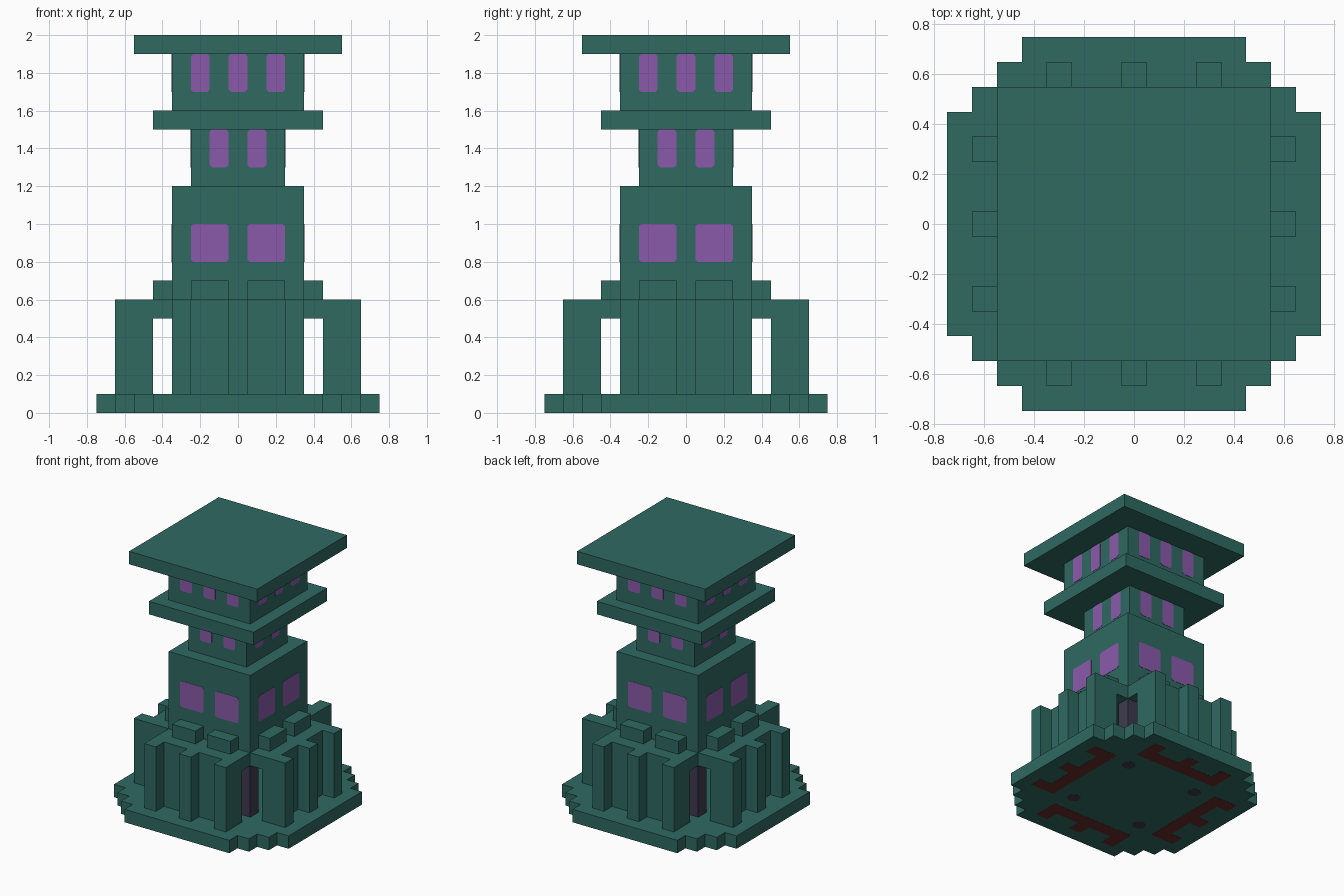
import bpy, bmesh
from math import pi
from mathutils import Matrix, Vector

cube = bpy.data.objects.get("Cube")
if cube:
    bpy.data.objects.remove(cube, do_unlink=True)


def material(name, rgb):
    m = bpy.data.materials.new(name)
    m.use_nodes = True
    color = (*rgb, 1)
    m.diffuse_color = color
    m.node_tree.nodes["Principled BSDF"].inputs["Base Color"].default_value = color
    return m


TEAL = material("teal stone", (0.029, 0.143, 0.121))
PURPLE = material("purple glass", (0.254, 0.102, 0.402))
SLATE = material("slate pillar", (0.048, 0.042, 0.076))
RED = material("dark red footing", (0.136, 0.024, 0.024))


def prism(name, outline, low, high, mat, matrix=Matrix()):
    """Extrude a flat outline from low to high, then place it."""
    bm = bmesh.new()
    face = bm.faces.new([bm.verts.new((x, y, low)) for x, y in outline])
    grown = bmesh.ops.extrude_face_region(bm, geom=[face])
    moved = [g for g in grown["geom"] if isinstance(g, bmesh.types.BMVert)]
    bmesh.ops.translate(bm, verts=moved, vec=(0, 0, high - low))
    bmesh.ops.transform(bm, matrix=matrix, verts=bm.verts)
    bmesh.ops.recalc_face_normals(bm, faces=bm.faces)
    mesh = bpy.data.meshes.new(name)
    bm.to_mesh(mesh)
    bm.free()
    mesh.materials.append(mat)
    obj = bpy.data.objects.new(name, mesh)
    bpy.context.collection.objects.link(obj)
    return obj


def rect(x0, x1, y0, y1):
    return [(x0, y0), (x1, y0), (x1, y1), (x0, y1)]


def soft_rect(x0, x1, y0, y1, c):
    """Rectangle with clipped corners."""
    return [(x0 + c, y0), (x1 - c, y0), (x1, y0 + c), (x1, y1 - c),
            (x1 - c, y1), (x0 + c, y1), (x0, y1 - c), (x0, y0 + c)]


def square(half):
    return rect(-half, half, -half, half)


# Stepped base: one corner staircase turned four times
steps = [(.75, .45), (.65, .45), (.65, .55), (.55, .55), (.55, .65), (.45, .65), (.45, .75)]
outline = []
for turn in range(4):
    outline += steps
    steps = [(-y, x) for x, y in steps]
prism("stepped_base", outline, 0, 0.1, TEAL)

# Stacked tower storeys and slabs
for name, half, low, high in [("main_body", .35, .5, 1.2),
                              ("neck", .25, 1.2, 1.5),
                              ("balcony_slab", .45, 1.5, 1.6),
                              ("lookout_room", .35, 1.6, 1.9),
                              ("roof_slab", .55, 1.9, 2.0)]:
    prism(name, square(half), low, high, TEAL)

# Wall plan with three buttresses on its outer side
comb = [(-.35, -.45)]
for centre in (-.3, 0, .3):
    a, b = centre - .05, centre + .05
    comb += [(a, -.55), (a, -.65), (b, -.65), (b, -.55)]
comb += [(.35, -.45)]

# Windows: storey, half width of storey, window centres, width, bottom, top
windows = [("body_window", .35, (-.15, .15), .2, .8, 1.0),
           ("neck_window", .25, (-.1, .1), .1, 1.3, 1.5),
           ("lookout_window", .35, (-.2, 0, .2), .1, 1.7, 1.9)]

for turn, side in enumerate(("front", "left", "back", "right")):
    spin = Matrix.Rotation(turn * pi / 2, 4, "Z")

    # Outer wall, the ledge joining it to the body, and blocks on the ledge
    prism(side + "_buttress_wall", comb, .1, .6, TEAL, spin)
    prism(side + "_ledge", rect(-.35, .35, -.45, -.35), .5, .6, TEAL, spin)
    for x in (-.15, .15):
        prism(side + "_ledge_block", rect(x - .1, x + .1, -.45, -.35), .6, .7, TEAL, spin)

    # Footing of the wall, showing on the underside
    prism(side + "_wall_footing", comb, -.001, .02, RED, spin)

    # Corner pillar and its foot on the underside
    prism(side + "_corner_pillar", rect(.25, .35, -.35, -.25), .1, .5, SLATE, spin)
    prism(side + "_pillar_foot", soft_rect(.255, .345, -.345, -.255, .025), -.001, .02, SLATE, spin)

    # Window plates stand upright against each storey
    for name, half, centres, width, low, high in windows:
        upright = spin @ Matrix.Translation(Vector((0, -half, 0))) @ Matrix.Rotation(pi / 2, 4, "X")
        for x in centres:
            pane = soft_rect(x - width / 2, x + width / 2, low, high, .012)
            prism(side + "_" + name, pane, -.002, .002, PURPLE, upright)
